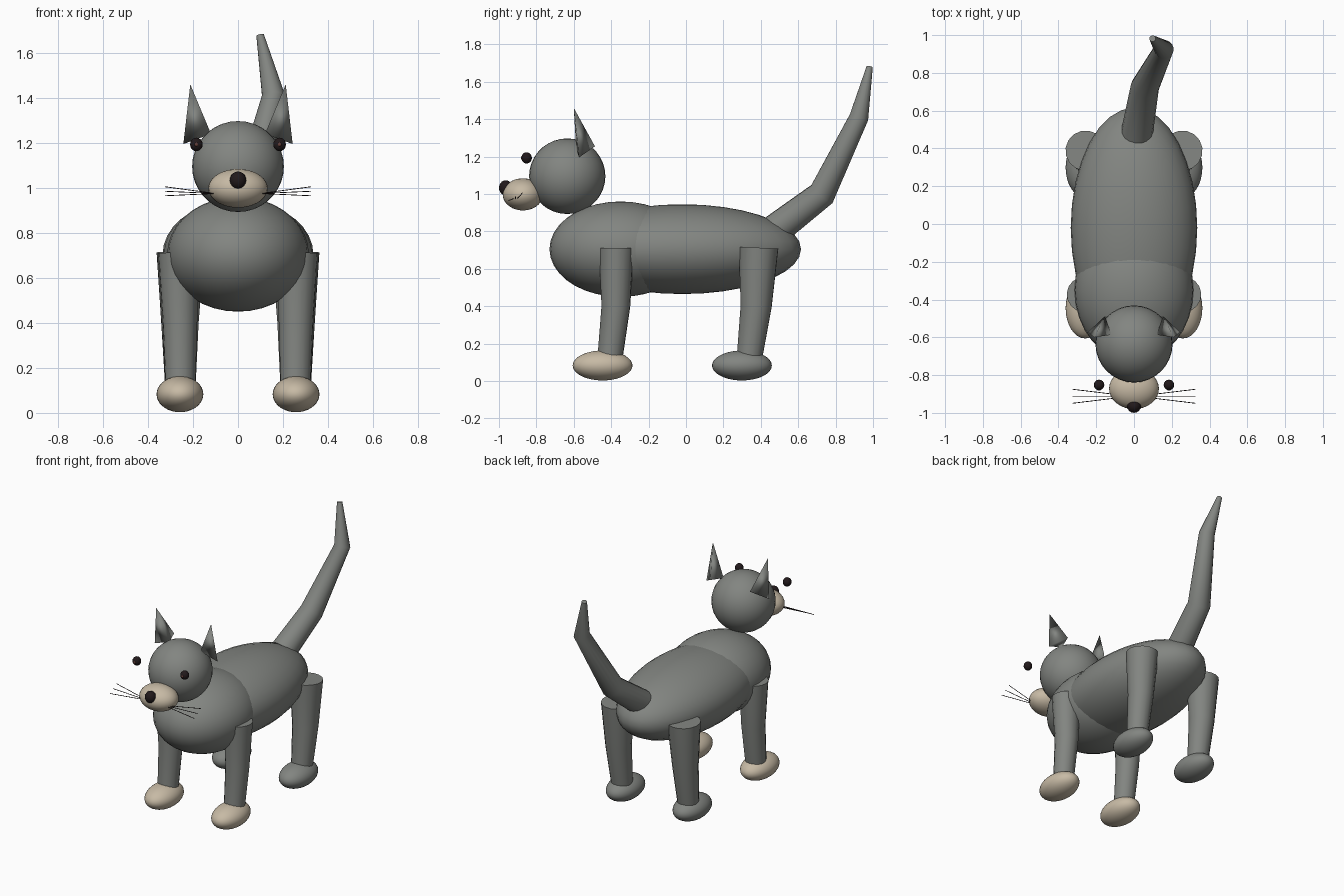
import bpy, bmesh

if "Cube" in bpy.data.objects:
    bpy.data.objects.remove(bpy.data.objects["Cube"])


def material(name, color):
    m = bpy.data.materials.new(name)
    m.diffuse_color = (*color, 1)
    m.use_nodes = True
    m.node_tree.nodes["Principled BSDF"].inputs["Base Color"].default_value = m.diffuse_color
    return m


GREY = material("grey fur", (0.225, 0.235, 0.22))
CREAM = material("cream fur", (0.57, 0.49, 0.375))
BLACK = material("near black", (0.016, 0.010, 0.011))
BROWN = material("reddish brown", (0.13, 0.05, 0.04))


def finish(obj, name, mat):
    obj.name = name
    obj.data.materials.clear()
    obj.data.materials.append(mat)
    return obj


def ellipsoid(name, center, radii, mat, segments=32, rings=18):
    bpy.ops.mesh.primitive_uv_sphere_add(segments=segments, ring_count=rings,
                                         radius=1, location=center)
    obj = bpy.context.object
    obj.scale = radii
    bpy.ops.object.transform_apply(location=False, rotation=False, scale=True)
    bpy.ops.object.shade_smooth()
    return finish(obj, name, mat)


def tube(name, points, mat, resolution=6):
    """Round tapered tube through (x, y, z, radius) points."""
    curve = bpy.data.curves.new(name, 'CURVE')
    curve.dimensions = '3D'
    curve.bevel_depth = 1
    curve.bevel_resolution = resolution
    curve.use_fill_caps = True
    spline = curve.splines.new('POLY')
    spline.points.add(len(points) - 1)
    for p, (x, y, z, r) in zip(spline.points, points):
        p.co = (x, y, z, 1)
        p.radius = r
    obj = bpy.data.objects.new(name, curve)
    bpy.context.collection.objects.link(obj)
    bpy.ops.object.select_all(action='DESELECT')
    obj.select_set(True)
    bpy.context.view_layer.objects.active = obj
    bpy.ops.object.convert(target='MESH')
    obj = bpy.context.object
    bpy.ops.object.shade_smooth_by_angle(angle=0.9)
    return finish(obj, name, mat)


def ear(name, s):
    """Three-sided spike leaning outwards and forwards."""
    bm = bmesh.new()
    tip, a, b, c = [bm.verts.new((s * x, y, z)) for x, y, z in (
        (0.212, -0.60, 1.46), (0.243, -0.572, 1.195),
        (0.12, -0.587, 1.24), (0.153, -0.487, 1.255))]
    for tri in ((tip, a, b), (tip, b, c), (tip, c, a), (a, b, c)):
        bm.faces.new(tri).smooth = True
    bmesh.ops.recalc_face_normals(bm, faces=bm.faces[:])
    mesh = bpy.data.meshes.new(name)
    bm.to_mesh(mesh)
    bm.free()
    obj = bpy.data.objects.new(name, mesh)
    bpy.context.collection.objects.link(obj)
    finish(obj, name, GREY)


# Body, chest and head
ellipsoid("body", (0, -0.02, 0.705), (0.335, 0.635, 0.24), GREY)
ellipsoid("chest", (0, -0.35, 0.705), (0.315, 0.38, 0.255), GREY)
ellipsoid("head", (0, -0.635, 1.095), (0.204, 0.204, 0.202), GREY)
ellipsoid("muzzle", (0, -0.872, 0.998), (0.132, 0.108, 0.086), CREAM)
ellipsoid("nose", (0, -0.964, 1.033), (0.037, 0.036, 0.04), BLACK, 16, 10)

# Tail
tube("tail", [(0.015, 0.48, 0.81, 0.085), (0.058, 0.727, 1.0, 0.075),
              (0.158, 0.925, 1.41, 0.052), (0.098, 0.982, 1.68, 0.017)], GREY)

# Mirrored parts
for side, s in (("right", 1), ("left", -1)):
    ear("ear_" + side, s)
    ellipsoid("eye_" + side, (s * 0.185, -0.852, 1.193), (0.028, 0.028, 0.03),
              BLACK, 16, 10)
    ellipsoid("eye_dot_" + side, (s * 0.185, -0.877, 1.193),
              (0.009, 0.006, 0.009), BROWN, 8, 6)
    tube("front_leg_" + side, [(s * 0.262, -0.373, 0.712, 0.094),
                               (s * 0.258, -0.375, 0.40, 0.077),
                               (s * 0.256, -0.41, 0.09, 0.066)], GREY)
    tube("hind_leg_" + side, [(s * 0.256, 0.388, 0.712, 0.107),
                              (s * 0.258, 0.375, 0.40, 0.084),
                              (s * 0.256, 0.335, 0.09, 0.067)], GREY)
    ellipsoid("front_paw_" + side, (s * 0.258, -0.446, 0.083),
              (0.104, 0.16, 0.08), CREAM)
    ellipsoid("hind_paw_" + side, (s * 0.258, 0.299, 0.083),
              (0.104, 0.16, 0.08), GREY)
    # Whiskers fan out from the muzzle
    for i in (-1, 0, 1):
        tube(f"whisker_{side}_{i + 2}",
             [(s * 0.10, -0.912 + 0.01 * i, 0.975, 0.002),
              (s * 0.325, -0.912 + 0.037 * i, 0.985 + 0.02 * i, 0.002)],
             BLACK, 1)
